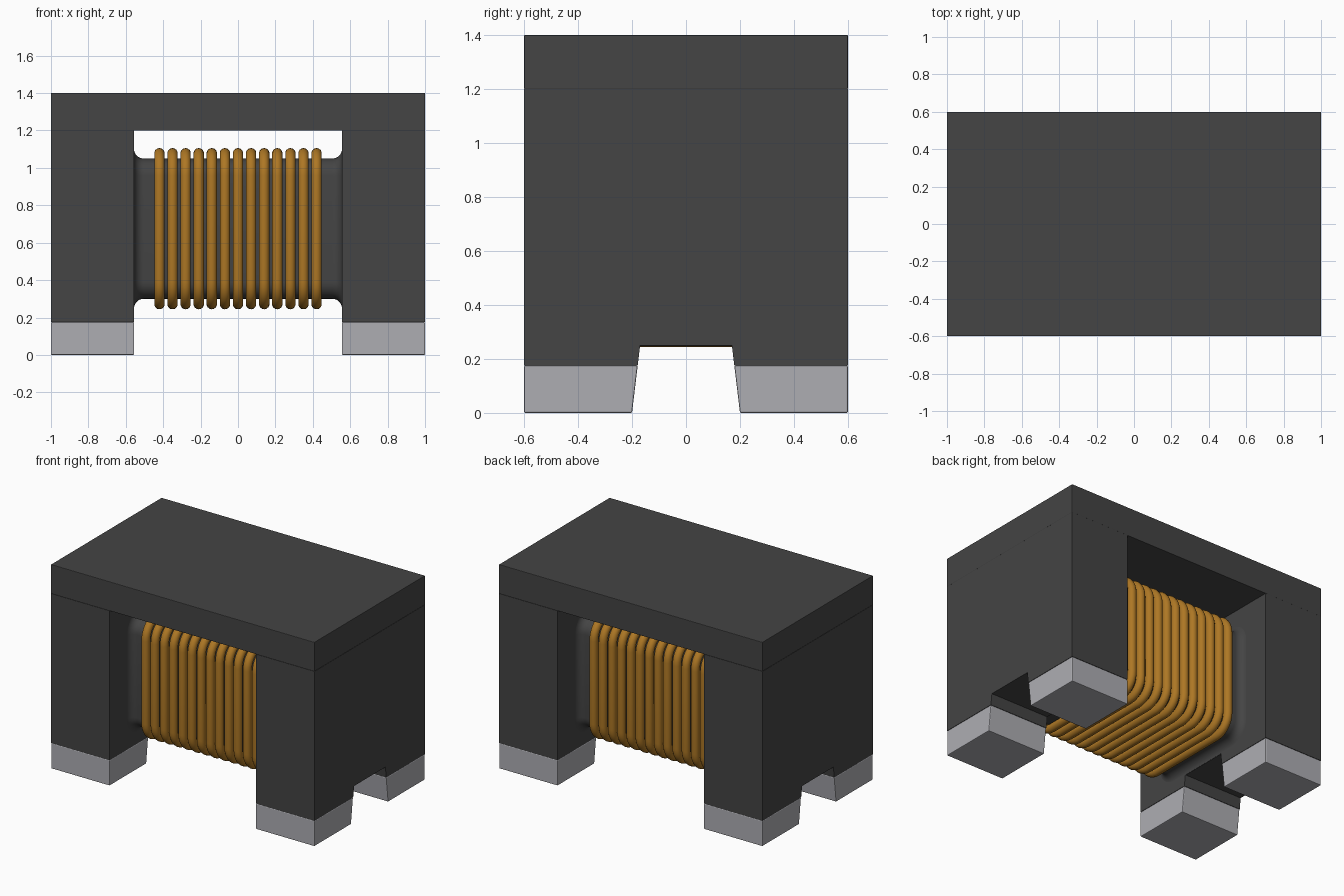
import bpy, bmesh, math

if "Cube" in bpy.data.objects:
    bpy.data.objects.remove(bpy.data.objects["Cube"])

def material(name, rgb):
    m = bpy.data.materials.new(name)
    m.diffuse_color = (*rgb, 1)
    m.use_nodes = True
    m.node_tree.nodes["Principled BSDF"].inputs["Base Color"].default_value = m.diffuse_color
    return m

FERRITE = material("dark ferrite", (0.058, 0.058, 0.058))
COPPER = material("copper wire", (0.42, 0.185, 0.018))
METAL = material("terminal metal", (0.42, 0.42, 0.45))

def finish(name, bm, mat, bevel=0, smooth=False):
    bmesh.ops.recalc_face_normals(bm, faces=bm.faces)
    me = bpy.data.meshes.new(name)
    bm.to_mesh(me)
    bm.free()
    me.materials.append(mat)
    ob = bpy.data.objects.new(name, me)
    bpy.context.collection.objects.link(ob)
    if bevel:
        b = ob.modifiers.new("soft edges", 'BEVEL')
        b.width, b.segments = bevel, 2
    if smooth:
        bpy.context.view_layer.objects.active = ob
        ob.select_set(True)
        bpy.ops.object.shade_smooth_by_angle(angle=math.radians(40))
        ob.select_set(False)
    return ob

def prism(bm, profile, x0, x1):
    """Extrude a (y, z) outline along x."""
    vs = [bm.verts.new((x0, y, z)) for y, z in profile]
    f = bm.faces.new(vs)
    ext = bmesh.ops.extrude_face_region(bm, geom=[f])
    bmesh.ops.translate(bm, vec=(x1 - x0, 0, 0),
                        verts=[g for g in ext["geom"] if isinstance(g, bmesh.types.BMVert)])

# Core cross-section: half depth, half height, centre height, corner radius
HY, HZ, CZ, CR = 0.37, 0.375, 0.675, 0.09

def rounded_rect(x, offset, steps=8):
    """Core outline grown by offset, at position x."""
    pts = []
    for i, (sy, sz) in enumerate(((1, 1), (-1, 1), (-1, -1), (1, -1))):
        for k in range(steps + 1):
            a = math.pi / 2 * (i + k / steps)
            pts.append((x, sy * (HY - CR) + (CR + offset) * math.cos(a),
                        CZ + sz * (HZ - CR) + (CR + offset) * math.sin(a)))
    return pts

def loft(bm, rings, closed):
    loops = [[bm.verts.new(p) for p in r] for r in rings]
    n = len(loops[0])
    for j in range(len(loops) if closed else len(loops) - 1):
        a, b = loops[j], loops[(j + 1) % len(loops)]
        for i in range(n):
            bm.faces.new((a[i], a[(i + 1) % n], b[(i + 1) % n], b[i]))

# Winding core, flaring into the flanges with a fillet at each end
bm = bmesh.new()
F, END = 0.052, 0.556
half = [(END - F + F * math.sin(t), F * (1 - math.cos(t)))
        for t in (math.pi / 2 * k / 8 for k in range(9))]
stations = [(-x, o) for x, o in reversed(half)] + half
loft(bm, [rounded_rect(x, o) for x, o in stations], False)
finish("winding_core", bm, FERRITE, smooth=True)

# Thirteen turns of round wire
bm = bmesh.new()
R, SEG = 0.028, 14
for t in range(13):
    cx = (t - 6) * 0.07
    loft(bm, [rounded_rect(cx + R * math.sin(a), R + R * math.cos(a))
              for a in (2 * math.pi * k / SEG for k in range(SEG))], True)
finish("wire_winding", bm, COPPER, smooth=True)

# Top plate
bm = bmesh.new()
prism(bm, [(-0.6, 1.2), (0.6, 1.2), (0.6, 1.4), (-0.6, 1.4)], -1, 1)
finish("top_plate", bm, FERRITE, bevel=0.003)

# End flanges with a tapered notch below, and two metal terminals each
TZ, TY = 0.175, 0.179
for side, s in (("left", -1), ("right", 1)):
    bm = bmesh.new()
    prism(bm, [(-0.6, TZ), (-TY, TZ), (-0.17, 0.25), (0.17, 0.25), (TY, TZ),
               (0.6, TZ), (0.6, 1.2), (-0.6, 1.2)], s * 0.555, s)
    finish(side + "_flange", bm, FERRITE)
    for end, e in (("front", -1), ("back", 1)):
        bm = bmesh.new()
        prism(bm, [(e * 0.6, 0), (e * 0.2, 0), (e * TY, TZ), (e * 0.6, TZ)], s * 0.555, s)
        finish(f"{side}_{end}_terminal", bm, METAL, bevel=0.005)
